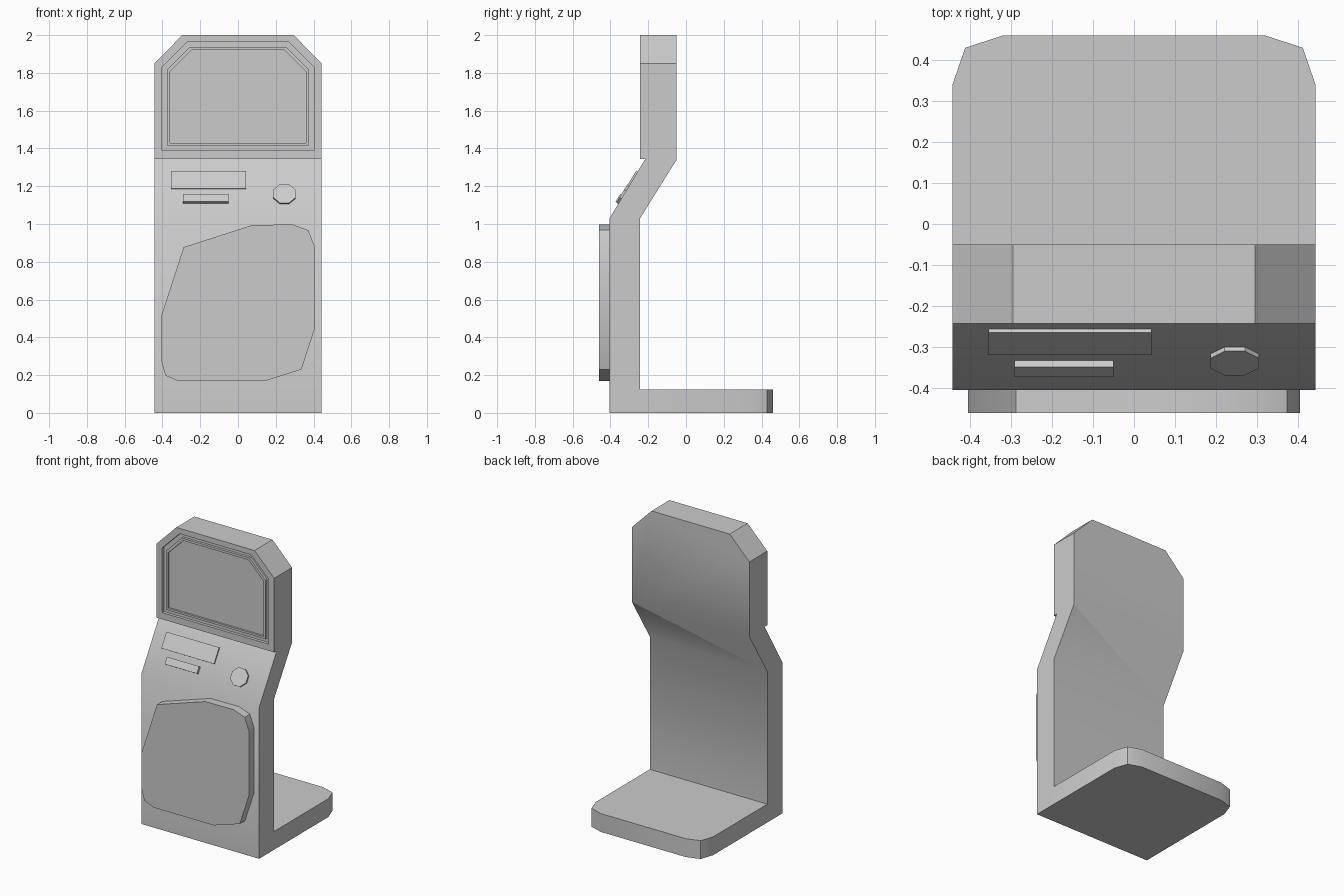
import bpy, bmesh, math
from mathutils import Matrix

if "Cube" in bpy.data.objects:
    bpy.data.objects.remove(bpy.data.objects["Cube"])

# maps a 2D outline point (u, v) and an extrusion depth d to 3D
PLANES = {
    "x": lambda u, v, d: (d, u, v),   # side profile
    "y": lambda u, v, d: (u, d, v),   # front outline
    "z": lambda u, v, d: (u, v, d),   # plan outline
}


def prism(name, pts, axis, a, b):
    bm = bmesh.new()
    lo, hi = [[bm.verts.new(PLANES[axis](u, v, d)) for u, v in pts] for d in (a, b)]
    bm.faces.new(lo)
    bm.faces.new(hi)
    n = len(pts)
    for i in range(n):
        j = (i + 1) % n
        bm.faces.new((lo[i], lo[j], hi[j], hi[i]))
    bmesh.ops.recalc_face_normals(bm, faces=bm.faces)
    me = bpy.data.meshes.new(name)
    bm.to_mesh(me)
    bm.free()
    ob = bpy.data.objects.new(name, me)
    bpy.context.collection.objects.link(ob)
    return ob


def boolean(ob, cutter, op):
    mod = ob.modifiers.new("bool", "BOOLEAN")
    mod.operation, mod.solver, mod.object = op, "EXACT", cutter
    bpy.context.view_layer.objects.active = ob
    bpy.ops.object.modifier_apply(modifier=mod.name)
    bpy.data.objects.remove(cutter, do_unlink=True)


def mirrored(half):
    return half + [(-u, v) for u, v in reversed(half)]


def screen_outline(w, bottom, top, cut):
    return mirrored([(w, bottom), (w, top - cut), (w - cut, top)])


# cabinet: side profile trimmed by front and plan outlines
cabinet = prism("cabinet", [
    (-0.405, 0), (0.6, 0), (0.6, 0.125), (-0.243, 0.125), (-0.243, 1.03),
    (-0.05, 1.34), (-0.05, 2.1), (-0.243, 2.1), (-0.243, 1.345),
    (-0.215, 1.345), (-0.405, 1.03)], "x", -0.6, 0.6)
boolean(cabinet, prism("front_trim", mirrored(
    [(0.443, -0.1), (0.443, 1.85), (0.295, 2.0)]), "y", -1, 1), "INTERSECT")
boolean(cabinet, prism("plan_trim", mirrored(
    [(0.443, -0.6), (0.443, 0.34), (0.412, 0.43), (0.32, 0.46)]), "z", -1, 3), "INTERSECT")

# groove around the screen
boolean(cabinet, prism("groove_cutter", screen_outline(0.402, 1.39, 1.963, 0.132),
                       "y", -0.4, -0.223), "DIFFERENCE")

# screen with raised bezel
screen = prism("screen_bezel", screen_outline(0.376, 1.416, 1.937, 0.12),
               "y", -0.24, -0.221)
boolean(screen, prism("screen_cutter", screen_outline(0.36, 1.43, 1.921, 0.114),
                      "y", -0.4, -0.227), "DIFFERENCE")

# irregular front panel
panel = prism("front_panel", [
    (0.077, 0.995), (0.29, 0.997), (0.373, 0.967), (0.405, 0.882), (0.405, 0.442),
    (0.336, 0.23), (0.14, 0.168), (-0.315, 0.168), (-0.384, 0.198),
    (-0.405, 0.273), (-0.405, 0.517), (-0.288, 0.877)], "y", -0.461, -0.403)

# control fittings laid on the sloped panel
TILT = math.atan2(1.345 - 1.03, 0.405 - 0.215)


def on_slope(ob, x, z):
    y = -0.405 + (z - 1.03) / math.tan(TILT)
    ob.data.transform(Matrix.Translation((x, y, z)) @ Matrix.Rotation(TILT, 4, "X"))
    return ob


def rect(w, h):
    return [(-w / 2, -h / 2), (w / 2, -h / 2), (w / 2, h / 2), (-w / 2, h / 2)]


octagon = [(0.0645 * math.cos(math.radians(22.5 + 45 * i)),
            0.062 * math.sin(math.radians(22.5 + 45 * i))) for i in range(8)]
on_slope(prism("large_plate", rect(0.397, 0.107), "z", -0.004, 0.009), -0.156, 1.23)
on_slope(prism("small_plate", rect(0.242, 0.047), "z", -0.004, 0.018), -0.171, 1.129)
on_slope(prism("round_button", octagon, "z", -0.004, 0.012), 0.246, 1.155)

# smooth the gentle bends of the cabinet and panel
bpy.ops.object.select_all(action="DESELECT")
for ob in (cabinet, panel):
    ob.select_set(True)
bpy.context.view_layer.objects.active = cabinet
bpy.ops.object.shade_smooth_by_angle(angle=math.radians(35))
